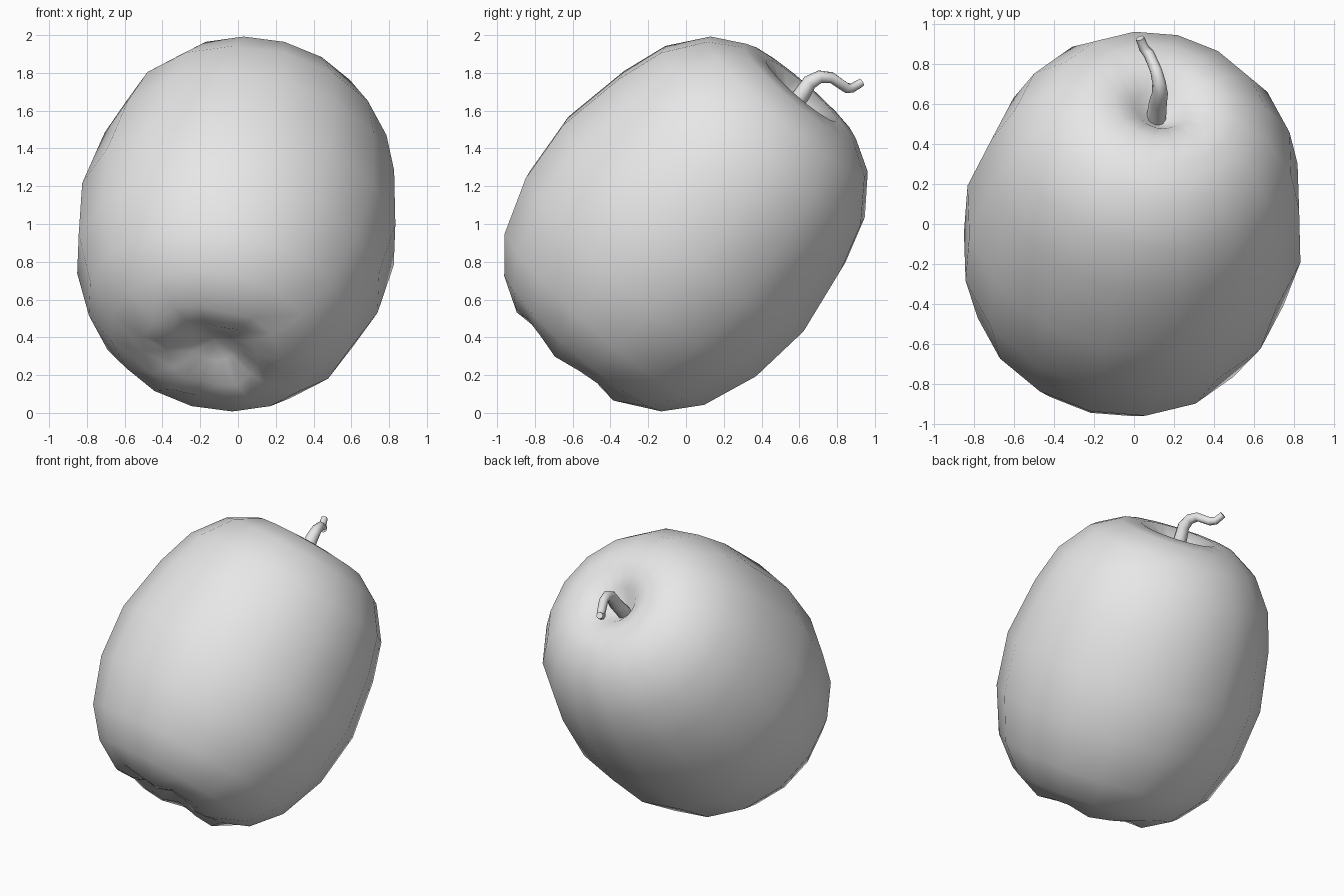
import bpy, bmesh
from math import sin, cos, tau
from mathutils import Vector

cube = bpy.data.objects.get("Cube")
if cube:
    bpy.data.objects.remove(cube, do_unlink=True)

# One plain grey for the whole fruit
grey = bpy.data.materials.new("plain grey")
grey.use_nodes = True
grey.diffuse_color = (0.8, 0.8, 0.8, 1)
grey.node_tree.nodes["Principled BSDF"].inputs["Base Color"].default_value = (0.8, 0.8, 0.8, 1)

AXIS = Vector((0.15, 0.65, 0.75)).normalized()
TILT = AXIS.to_track_quat('Z', 'Y')
CENTRE = Vector((0, 0, 1))
SIDES = 16


def fruit_body():
    # Profile as (radius, height along the fruit's axis), blossom end to stem end
    profile = [(0.12, -0.86), (0.25, -0.92), (0.38, -0.92), (0.56, -0.83),
               (0.71, -0.65), (0.82, -0.35), (0.855, 0.0), (0.79, 0.38),
               (0.71, 0.63), (0.56, 0.83), (0.39, 0.93), (0.25, 0.945),
               (0.13, 0.89), (0.05, 0.81)]
    bm = bmesh.new()
    rings = []
    for r, h in profile:
        ring = []
        for i in range(SIDES):
            a = tau * i / SIDES
            # Gentle lobes around the blossom end
            lobe = 0.02 * cos(5 * a) if h < -0.85 and r > 0.2 else 0
            p = Vector((r * cos(a), r * sin(a), h + lobe))
            ring.append(bm.verts.new(TILT @ p + CENTRE))
        rings.append(ring)
    for low, high in zip(rings, rings[1:]):
        for i in range(SIDES):
            j = (i + 1) % SIDES
            bm.faces.new((low[i], low[j], high[j], high[i]))
    # Close the two hollows
    for ring, h in ((rings[0], -0.82), (rings[-1], 0.79)):
        tip = bm.verts.new(TILT @ Vector((0, 0, h)) + CENTRE)
        for i in range(SIDES):
            bm.faces.new((ring[i], ring[(i + 1) % SIDES], tip))
    bmesh.ops.recalc_face_normals(bm, faces=bm.faces)
    for f in bm.faces:
        f.smooth = True
    mesh = bpy.data.meshes.new("fruit_body")
    bm.to_mesh(mesh)
    bm.free()
    mesh.materials.append(grey)
    bpy.context.collection.objects.link(bpy.data.objects.new("fruit_body", mesh))


def stem():
    # Tapered, crooked tube through (x, y, z, radius)
    path = [(0.11, 0.52, 1.58, 0.05), (0.12, 0.61, 1.68, 0.045),
            (0.13, 0.655, 1.75, 0.04), (0.125, 0.71, 1.78, 0.034),
            (0.11, 0.77, 1.775, 0.03), (0.075, 0.85, 1.72, 0.028),
            (0.05, 0.88, 1.72, 0.025), (0.03, 0.93, 1.75, 0.022)]
    curve = bpy.data.curves.new("stem", 'CURVE')
    curve.dimensions = '3D'
    curve.bevel_depth = 1.0
    curve.bevel_resolution = 2
    curve.use_fill_caps = True
    line = curve.splines.new('POLY')
    line.points.add(len(path) - 1)
    for point, (x, y, z, r) in zip(line.points, path):
        point.co = (x, y, z, 1)
        point.radius = r
    curve.materials.append(grey)
    obj = bpy.data.objects.new("stem", curve)
    bpy.context.collection.objects.link(obj)
    bpy.ops.object.select_all(action='DESELECT')
    obj.select_set(True)
    bpy.context.view_layer.objects.active = obj
    bpy.ops.object.convert(target='MESH')
    bpy.ops.object.shade_smooth_by_angle(angle=1.0)


fruit_body()
stem()
